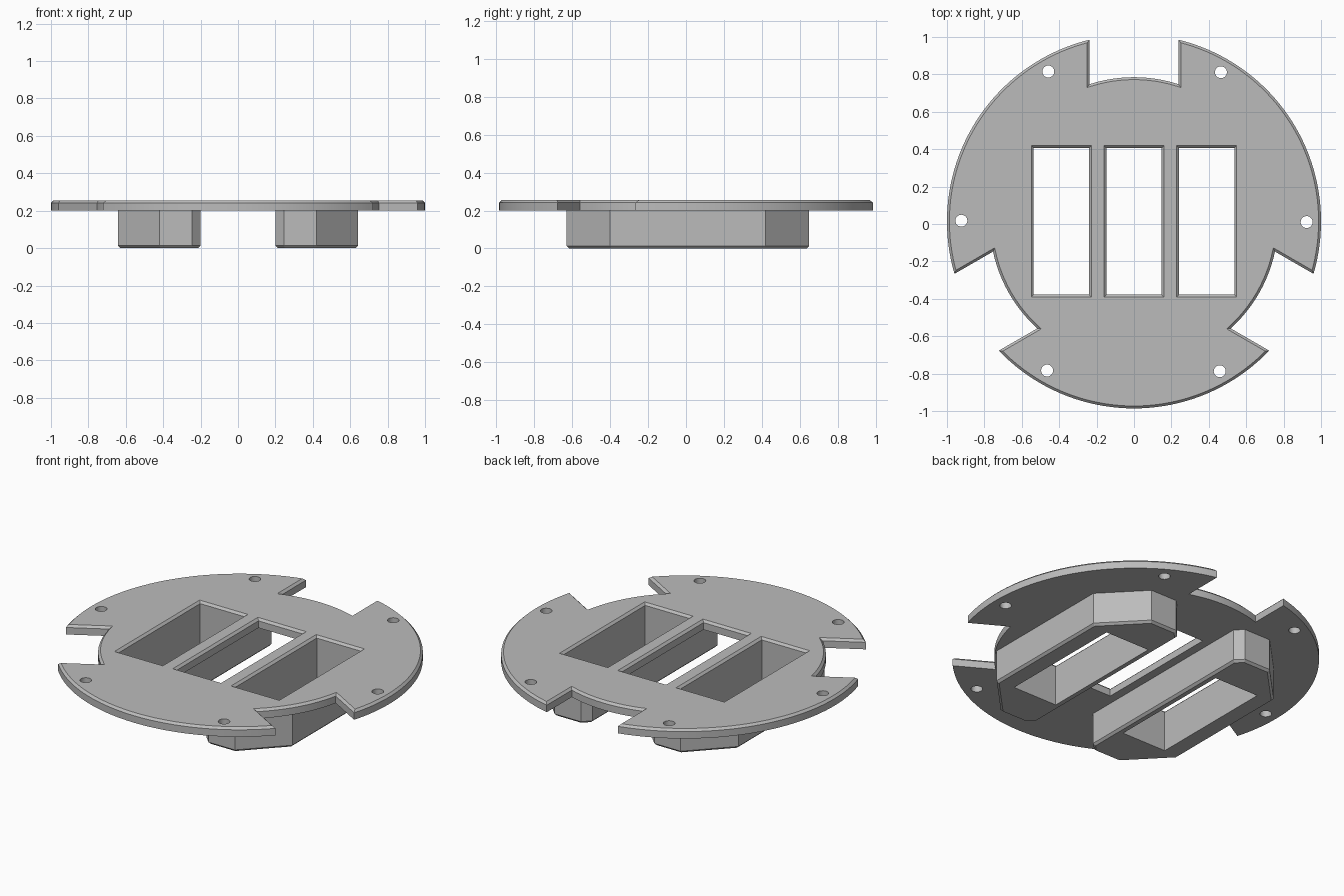
import bpy, bmesh
from math import sin, cos, asin, radians, pi

if "Cube" in bpy.data.objects:
    bpy.data.objects.remove(bpy.data.objects["Cube"])

CY = 0.014                       # centre of the disc in y
PLATE_Z, TOP_Z = 0.2, 0.255      # underside and top of the plate
CHAMFER = 0.013

grey = bpy.data.materials.new("light grey")
grey.use_nodes = True
COLOUR = (0.5, 0.5, 0.5, 1)
grey.diffuse_color = COLOUR
grey.node_tree.nodes["Principled BSDF"].inputs["Base Color"].default_value = COLOUR


def prism(name, points, z0, z1, bevel_z=None, bevel=CHAMFER):
    """Extrude an outline from z0 to z1, chamfering the rim at bevel_z."""
    bm = bmesh.new()
    base = bm.faces.new([bm.verts.new((x, y, z0)) for x, y in points])
    moved = bmesh.ops.extrude_face_region(bm, geom=[base], use_keep_orig=True)["geom"]
    for v in moved:
        if isinstance(v, bmesh.types.BMVert):
            v.co.z = z1
    bmesh.ops.recalc_face_normals(bm, faces=bm.faces[:])
    if bevel_z is not None:
        rim = [e for e in bm.edges if all(abs(v.co.z - bevel_z) < 1e-5 for v in e.verts)]
        bmesh.ops.bevel(bm, geom=rim, offset=bevel, segments=1, affect='EDGES')
    mesh = bpy.data.meshes.new(name)
    bm.to_mesh(mesh)
    bm.free()
    mesh.materials.append(grey)
    obj = bpy.data.objects.new(name, mesh)
    bpy.context.collection.objects.link(obj)
    return obj


def arc(radius, a0, a1, steps, cx=0, cy=CY):
    angles = [a0 + (a1 - a0) * i / steps for i in range(steps + 1)]
    return [(cx + radius * cos(a), cy + radius * sin(a)) for a in angles]


def rectangle(x, half_x, y0, y1):
    return [(x - half_x, y0), (x + half_x, y0), (x + half_x, y1), (x - half_x, y1)]


def cut(target, cutters):
    bpy.context.view_layer.objects.active = target
    for cutter in cutters:
        mod = target.modifiers.new("cut", 'BOOLEAN')
        mod.operation, mod.solver, mod.object = 'DIFFERENCE', 'EXACT', cutter
        bpy.ops.object.modifier_apply(modifier=mod.name)
        bpy.data.objects.remove(cutter)


def slot_cutter(x, flare):
    """Straight slot, optionally widening towards the plate's top face."""
    obj = prism("slot_cutter", rectangle(x, 0.148, -0.378, 0.406), -0.1, 0.4)
    if flare:
        bm = bmesh.new()
        bm.from_mesh(obj.data)
        start = TOP_Z - CHAMFER
        bmesh.ops.bisect_plane(bm, geom=bm.verts[:] + bm.edges[:] + bm.faces[:],
                               plane_co=(0, 0, start), plane_no=(0, 0, 1))
        for v in bm.verts:
            if v.co.z > start + 0.01:
                v.co.x += 0.145 if v.co.x > x else -0.145
                v.co.y += 0.145 if v.co.y > 0 else -0.145
                v.co.z = start + 0.145
        bm.to_mesh(obj.data)
        bm.free()
    return obj


def finish(obj):
    bpy.ops.object.select_all(action='DESELECT')
    obj.select_set(True)
    bpy.context.view_layer.objects.active = obj
    bpy.ops.object.shade_smooth_by_angle(angle=radians(20))


# Round plate with three straight-sided notches
outer, inner, half = 1.0, 0.771, 0.237
out_angle, in_angle = asin(half / outer), asin(half / inner)
third = 2 * pi / 3
outline = []
for i in range(3):
    mid = pi / 2 + i * third
    outline += arc(inner, mid - in_angle, mid + in_angle, 12)
    outline += arc(outer, mid + out_angle, mid + third - out_angle, 40)
plate = prism("plate", outline, PLATE_Z, TOP_Z, TOP_Z)

# Three slots and six screw holes through the plate
cutters = [slot_cutter(x, True) for x in (-0.388, 0, 0.388)]
for i in range(6):
    a = i * pi / 3 - 0.004
    hole = arc(0.032, 0, 2 * pi, 24, 0.923 * cos(a), CY + 0.923 * sin(a))[:-1]
    cutters.append(prism("hole_cutter", hole, 0.1, 0.4))
cut(plate, cutters)
finish(plate)

# Two hollow blocks below, with large outer and small inner corner chamfers
for side, name in ((1, "left_block"), (-1, "right_block")):
    y0, y1 = -0.63, 0.65
    shape = [(0.2, y0 + 0.045), (0.245, y0), (0.42, y0), (0.642, y0 + 0.23),
             (0.642, y1 - 0.23), (0.42, y1), (0.245, y1), (0.2, y1 - 0.045)]
    block = prism(name, [(side * x, y) for x, y in shape], 0, PLATE_Z, 0)
    cut(block, [slot_cutter(side * 0.388, False)])
    finish(block)
